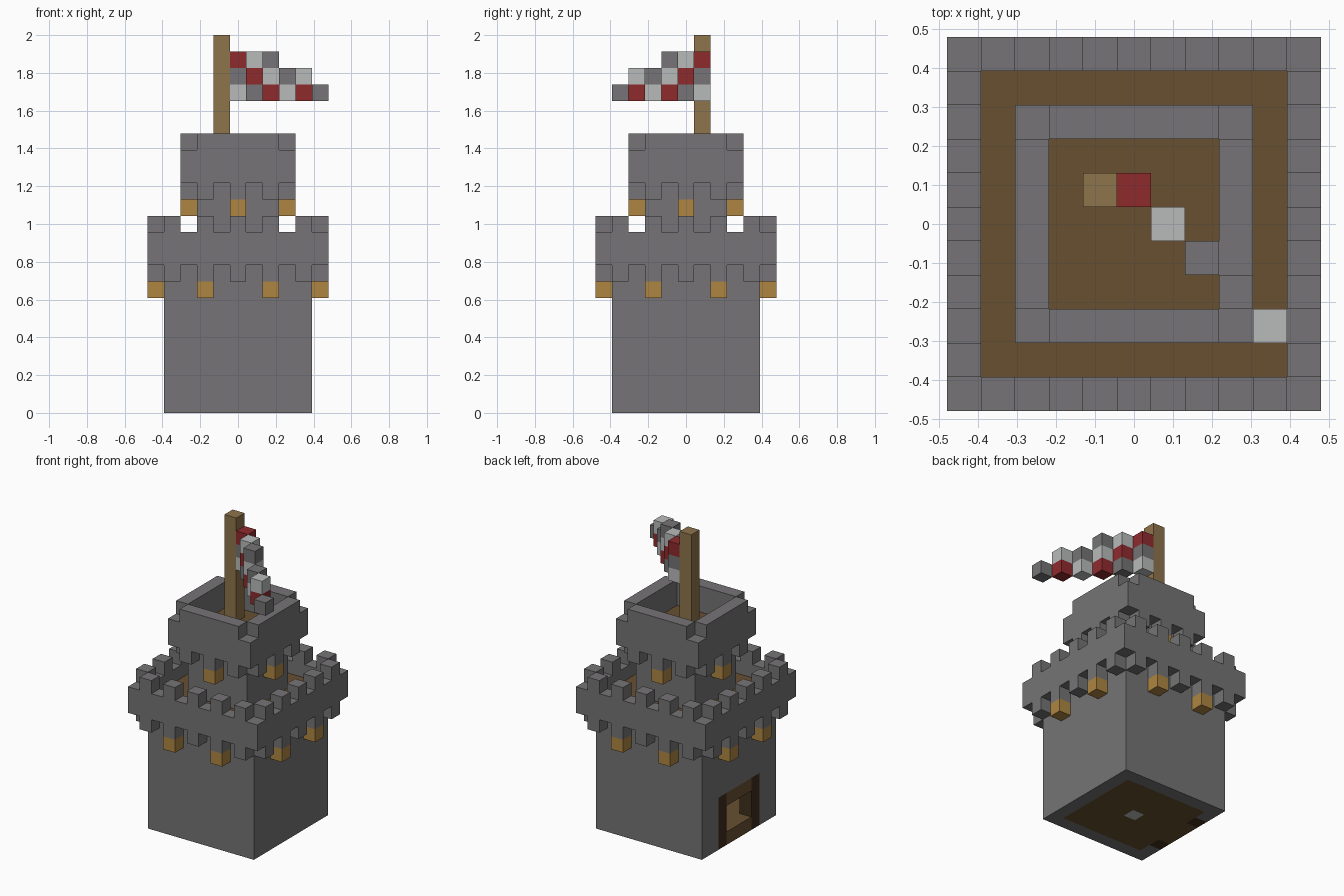
import bpy, bmesh
from mathutils import Matrix, Vector

cube = bpy.data.objects.get("Cube")
if cube:
    bpy.data.objects.remove(cube, do_unlink=True)

U = 2 / 23  # block size


def material(name, rgb):
    m = bpy.data.materials.new(name)
    m.use_nodes = True
    m.diffuse_color = (*rgb, 1)
    m.node_tree.nodes["Principled BSDF"].inputs["Base Color"].default_value = (*rgb, 1)
    return m


stone = material("stone grey", (0.18, 0.175, 0.18))
planks = material("plank brown", (0.138, 0.08, 0.031))
wood = material("pole wood", (0.27, 0.174, 0.072))
dark_wood = material("dark wood", (0.05, 0.028, 0.012))
glow = material("lantern amber", (0.423, 0.235, 0.054))
red = material("flag red", (0.274, 0.024, 0.027))
pale = material("pale grey", (0.485, 0.495, 0.495))


def part(name, mat, boxes):
    """Boxes are inclusive block ranges: (x0, x1, y0, y1, z0, z1)."""
    bm = bmesh.new()
    for x0, x1, y0, y1, z0, z1 in boxes:
        size = Vector((x1 - x0 + 1, y1 - y0 + 1, z1 - z0 + 1)) * U
        mid = Vector((x0 + x1, y0 + y1, z0 + z1 + 1)) * U / 2
        bmesh.ops.create_cube(bm, size=1, matrix=Matrix.Translation(mid) @ Matrix.Diagonal((*size, 1)))
    me = bpy.data.meshes.new(name)
    bm.to_mesh(me)
    bm.free()
    me.materials.append(mat)
    ob = bpy.data.objects.new(name, me)
    bpy.context.collection.objects.link(ob)
    return ob


def ring(r, z0, z1):
    """Square wall one block thick."""
    return [(-r, r, s * r, s * r, z0, z1) for s in (-1, 1)] + \
           [(s * r, s * r, 1 - r, r - 1, z0, z1) for s in (-1, 1)]


def around(r, spots, z):
    """Single blocks at the given spots along all four sides."""
    out = []
    for s in (-r, r):
        for i in spots:
            out += [(i, i, s, s, z, z), (s, s, i, i, z, z)]
    return out


EVEN = (-4, -2, 0, 2, 4)

# Lower tower, with a doorway in the -x wall
part("lower_walls", stone, ring(4, 0, 8)[:2] + [
    (4, 4, -3, 3, 0, 8), (-4, -4, -3, -3, 0, 8), (-4, -4, 3, 3, 0, 8), (-4, -4, -2, 2, 4, 8)])
part("ground_floor", planks, [(-3, -1, -3, 3, 0, 0), (1, 3, -3, 3, 0, 0),
                              (0, 0, -3, -1, 0, 0), (0, 0, 1, 3, 0, 0)])
part("floor_stone", pale, [(0, 0, 0, 0, 0, 0)])
part("door_posts", dark_wood, [(-4, -4, y, y, 0, 3) for y in (-2, 2)])
part("door_sill_and_lintel", planks, [(-4, -4, -1, 1, z, z) for z in (0, 3)])

# Lower battlement
part("lower_parapet", stone, ring(5, 9, 10))
part("lower_merlons", stone, around(5, EVEN, 11))
part("lower_corbels", stone, around(5, EVEN, 8))
part("lower_lanterns", glow, around(5, (-2, 2), 7))
part("lower_deck", planks, [(-4, 4, -4, 4, 9, 9)])

# Upper tower
part("upper_walls", stone, [(-2, 2, -2, 2, 10, 13)])
part("upper_parapet", stone, ring(3, 14, 15))
part("upper_rim", stone, [(-2, 2, s, s, 16, 16) for s in (-3, 3)] +
     [(s, s, -2, 2, 16, 16) for s in (-3, 3)])
part("upper_corbels", stone, around(3, (-2, 0, 2), 13))
part("upper_lanterns", glow, around(3, (0,), 12))
part("upper_deck", planks, [(-2, 2, -2, 2, 14, 14)])

# Flagpole and checkered flag, stepping out along the diagonal
part("flagpole", wood, [(-1, -1, 1, 1, 15, 22)])
rows = {21: "RPS", 20: "SRPSP", 19: "PSRPRS"}
for key, name, mat in (("R", "red", red), ("P", "pale", pale), ("S", "grey", stone)):
    part("flag_" + name, mat, [(k, k, 1 - k, 1 - k, z, z)
                               for z, row in rows.items()
                               for k, c in enumerate(row) if c == key])
